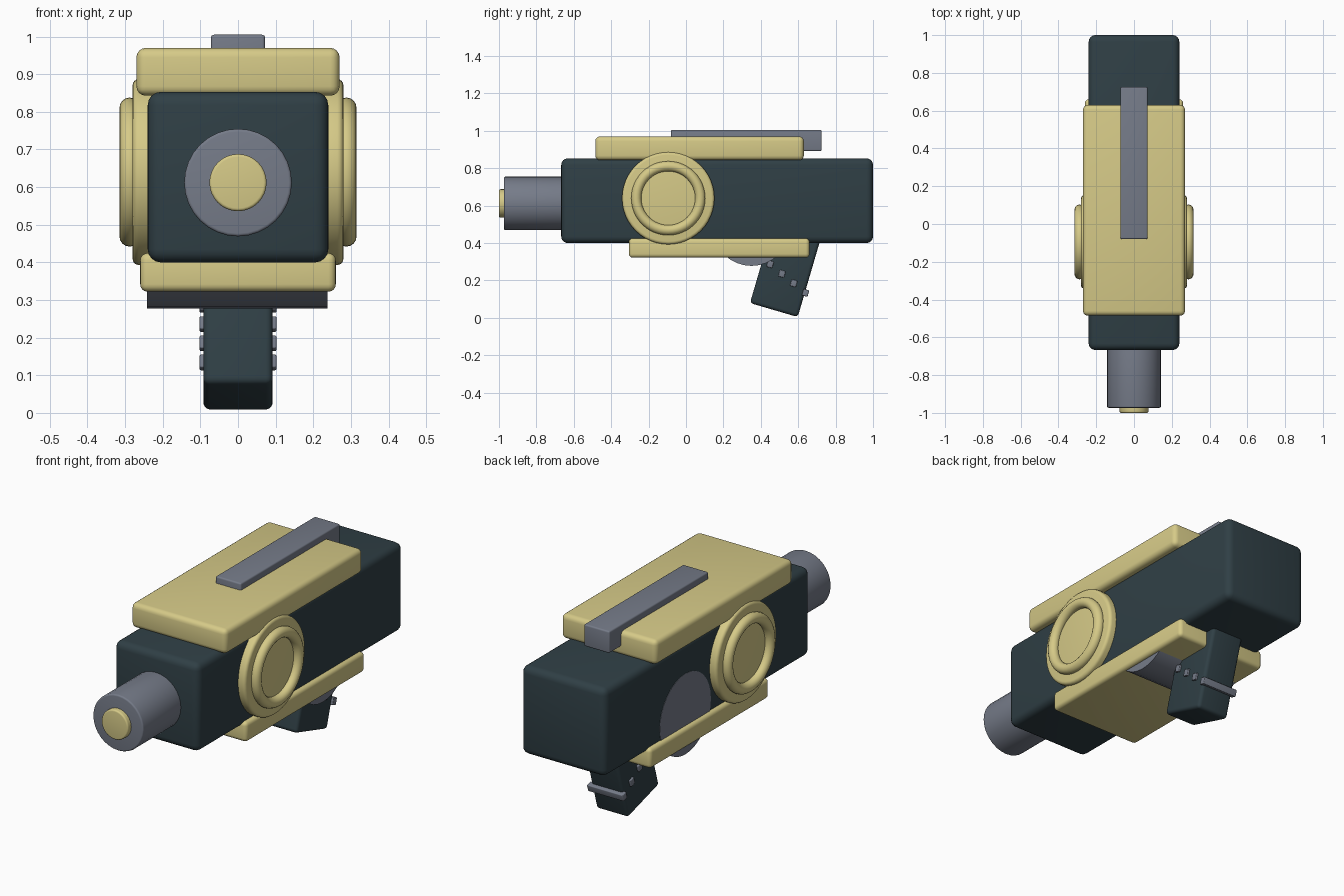
import bpy, bmesh, math
from mathutils import Matrix, Vector

cube = bpy.data.objects.get("Cube")
if cube:
    bpy.data.objects.remove(cube, do_unlink=True)


def material(name, rgb):
    m = bpy.data.materials.new(name)
    m.use_nodes = True
    m.diffuse_color = (*rgb, 1)
    m.node_tree.nodes["Principled BSDF"].inputs["Base Color"].default_value = (*rgb, 1)
    return m


DARK = material("dark slate", (0.029, 0.05, 0.06))
GOLD = material("pale gold", (0.67, 0.59, 0.245))
GREY = material("steel grey", (0.18, 0.2, 0.25))


def finish(bm, name, mat, bevel=0.0):
    """Round the sharp edges, then make a smooth-shaded object."""
    if bevel:
        sharp = [e for e in bm.edges if e.calc_face_angle(0) > 0.7]
        bmesh.ops.bevel(bm, geom=sharp, offset=bevel, segments=4,
                        profile=0.5, affect='EDGES')
    bmesh.ops.recalc_face_normals(bm, faces=bm.faces)
    mesh = bpy.data.meshes.new(name)
    bm.to_mesh(mesh)
    bm.free()
    mesh.materials.append(mat)
    ob = bpy.data.objects.new(name, mesh)
    bpy.context.collection.objects.link(ob)
    bpy.ops.object.select_all(action='DESELECT')
    ob.select_set(True)
    bpy.context.view_layer.objects.active = ob
    bpy.ops.object.shade_smooth_by_angle(angle=math.radians(35))
    return ob


def box(name, mat, x, y, z, bevel, tilt=0.0):
    """Box from (min, max) ranges, tilted about its centre."""
    bm = bmesh.new()
    bmesh.ops.create_cube(bm, size=1)
    size = [b - a for a, b in (x, y, z)]
    centre = Vector([(a + b) / 2 for a, b in (x, y, z)])
    bmesh.ops.scale(bm, vec=size, verts=bm.verts)
    bmesh.ops.transform(bm, matrix=Matrix.Translation(centre) @ Matrix.Rotation(tilt, 4, 'X'),
                        verts=bm.verts)
    return finish(bm, name, mat, bevel)


def cylinder(name, mat, radius, axis, start, end, centre, bevel=0.0, sides=32):
    """Cylinder along X or Y between start and end."""
    bm = bmesh.new()
    bmesh.ops.create_cone(bm, cap_ends=True, segments=sides, radius1=radius,
                          radius2=radius, depth=end - start)
    turn = Matrix.Rotation(math.pi / 2, 4, 'Y' if axis == 'X' else 'X')
    mid = (start + end) / 2
    place = Vector((mid, *centre) if axis == 'X' else (centre[0], mid, centre[1]))
    bmesh.ops.transform(bm, matrix=Matrix.Translation(place) @ turn, verts=bm.verts)
    return finish(bm, name, mat, bevel)


def torus(name, mat, major, minor, centre, sides=48, rings=16):
    """Ring around the X axis, spun from a circle."""
    bm = bmesh.new()
    c = Vector(centre)
    bmesh.ops.create_circle(bm, segments=rings, radius=minor,
                            matrix=Matrix.Translation(c + Vector((0, major, 0))))
    bmesh.ops.spin(bm, geom=bm.verts[:] + bm.edges[:], cent=c, axis=(1, 0, 0),
                   angle=math.tau, steps=sides, use_merge=True)
    bmesh.ops.remove_doubles(bm, verts=bm.verts, dist=0.0001)
    return finish(bm, name, mat)


# Main body and plates
box("body", DARK, (-0.24, 0.24), (-0.667, 1.0), (0.4, 0.853), 0.035)
box("top_plate", GOLD, (-0.27, 0.27), (-0.485, 0.63), (0.843, 0.97), 0.025)
box("bottom_plate", GOLD, (-0.26, 0.26), (-0.305, 0.66), (0.322, 0.425), 0.02)
box("top_rail", GREY, (-0.072, 0.072), (-0.08, 0.725), (0.892, 1.005), 0.008)

# Barrel and its tip
cylinder("barrel", GREY, 0.143, 'Y', -0.973, -0.6, (0, 0.612), 0.008)
cylinder("barrel_tip", GOLD, 0.076, 'Y', -1.0, -0.93, (0, 0.612), 0.008)

# Round side caps with a raised ring
for side, sign in (("right", -1), ("left", 1)):
    ends = sorted((sign * 0.2, sign * 0.28))
    cylinder(side + "_cap", GOLD, 0.247, 'X', *ends, (-0.095, 0.64), 0.016, 48)
    torus(side + "_cap_ring", GOLD, 0.171, 0.027, (sign * 0.288, -0.095, 0.64))

# Trigger drum, just proud of the right side
cylinder("trigger_drum", GREY, 0.207, 'X', -0.2415, 0.238, (0.35, 0.485))

# Tilted grip with cross bars
TILT = -0.285
box("grip", DARK, (-0.092, 0.092), (0.4, 0.666), (0.033, 0.483), 0.018, TILT)
for i in range(4):
    y, z = 0.45 + 0.063 * i, 0.287 - 0.051 * i
    box(f"grip_bar_{i + 1}", GREY, (-0.102, 0.102), (y - 0.016, y + 0.016),
        (z - 0.018, z + 0.018), 0.004, TILT)
